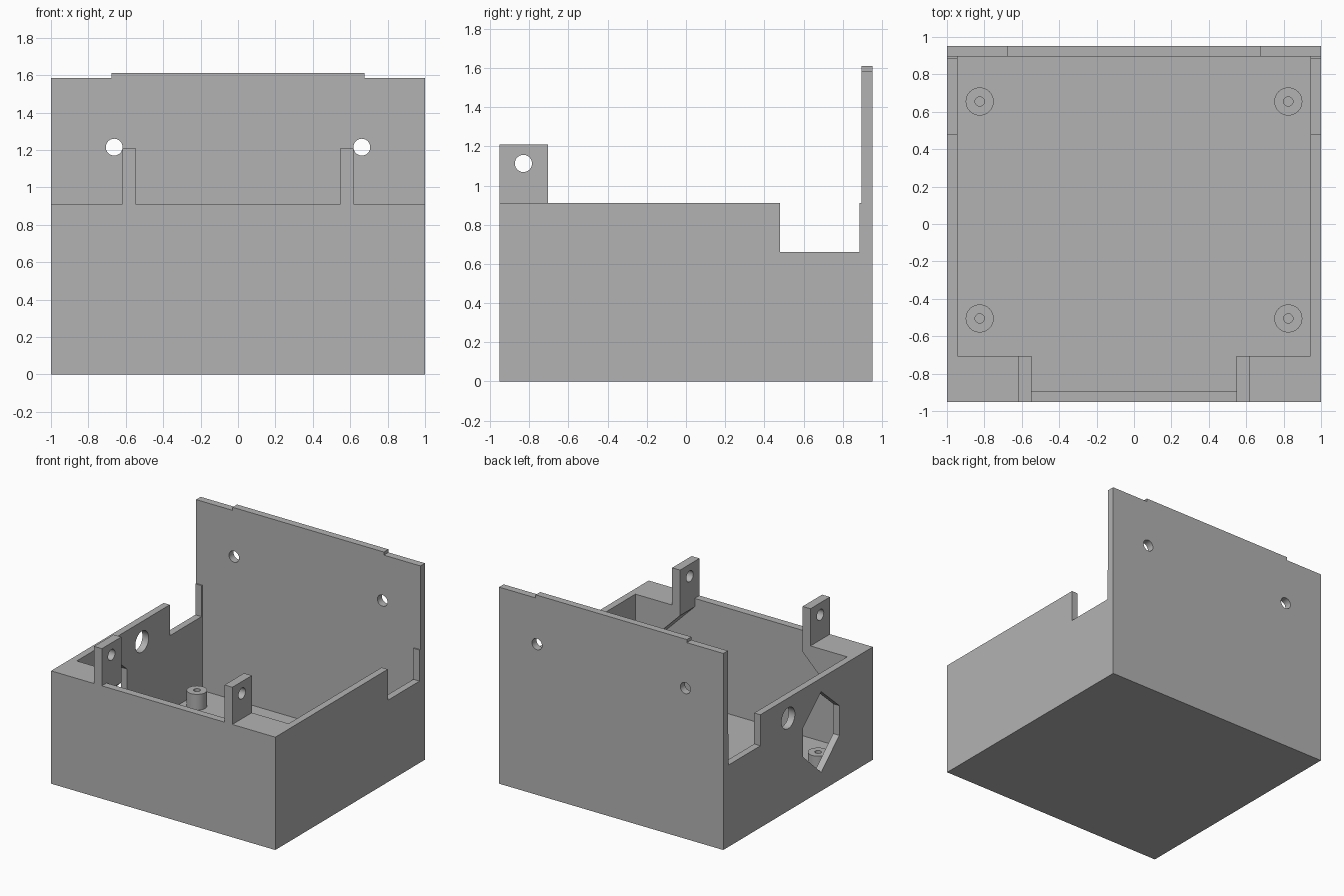
import bpy
import bmesh
from mathutils import Vector

cube = bpy.data.objects.get("Cube")
if cube:
    bpy.data.objects.remove(cube, do_unlink=True)

grey = bpy.data.materials.new("plain grey")
grey.use_nodes = True
colour = (0.45, 0.45, 0.45, 1)
grey.diffuse_color = colour
grey.node_tree.nodes["Principled BSDF"].inputs["Base Color"].default_value = colour

# Main dimensions
DEPTH, RIM, WALL, FLOOR = 0.953, 0.91, 0.945, 0.06
BACK_IN, SHELF_Y = 0.895, -0.705
TAB_IN, TAB_OUT, TAB_TOP = 0.547, 0.617, 1.21
OVER = 2.0


def make_object(name, bm):
    bmesh.ops.recalc_face_normals(bm, faces=bm.faces)
    mesh = bpy.data.meshes.new(name)
    bm.to_mesh(mesh)
    bm.free()
    mesh.materials.append(grey)
    obj = bpy.data.objects.new(name, mesh)
    bpy.context.collection.objects.link(obj)
    return obj


def prism(name, profile, axis, low, high):
    """Extrude a profile along x (points are y, z) or y (points are x, z)."""
    bm = bmesh.new()
    if axis == "x":
        points = [Vector((low, a, b)) for a, b in profile]
        step = Vector((high - low, 0, 0))
    else:
        points = [Vector((a, low, b)) for a, b in profile]
        step = Vector((0, high - low, 0))
    face = bm.faces.new([bm.verts.new(p) for p in points])
    moved = bmesh.ops.extrude_face_region(bm, geom=[face])["geom"]
    bmesh.ops.translate(bm, vec=step, verts=[v for v in moved if isinstance(v, bmesh.types.BMVert)])
    return make_object(name, bm)


def box(name, x, y, z):
    return prism(name, [(x[0], z[0]), (x[1], z[0]), (x[1], z[1]), (x[0], z[1])], "y", *y)


def cylinder(name, radius, length, centre, axis="z"):
    bm = bmesh.new()
    bmesh.ops.create_cone(bm, cap_ends=True, segments=32, radius1=radius, radius2=radius, depth=length)
    direction = {"x": Vector((1, 0, 0)), "y": Vector((0, 1, 0)), "z": Vector((0, 0, 1))}[axis]
    turn = Vector((0, 0, 1)).rotation_difference(direction).to_matrix()
    bmesh.ops.rotate(bm, matrix=turn, verts=bm.verts)
    bmesh.ops.translate(bm, vec=centre, verts=bm.verts)
    return make_object(name, bm)


def combine(target, tool, operation="DIFFERENCE"):
    tool.hide_render = True
    mod = target.modifiers.new("combine", "BOOLEAN")
    mod.operation = operation
    mod.solver = "EXACT"
    mod.object = tool
    bpy.context.view_layer.objects.active = target
    bpy.ops.object.modifier_apply(modifier=mod.name)
    bpy.data.objects.remove(tool, do_unlink=True)


# Solid case with the tall back panel
case = prism("case", [(-DEPTH, 0), (DEPTH, 0), (DEPTH, 1.61), (BACK_IN, 1.61),
                      (BACK_IN, RIM), (-DEPTH, RIM)], "x", -1, 1)

# Main cavity
combine(case, box("cavity", (-WALL, WALL), (SHELF_Y, BACK_IN), (FLOOR, OVER)))

# Front cavity, leaving sloped shelves in both corners
half = [(WALL, FLOOR), (WALL, 0.445), (TAB_IN, 0.843), (TAB_IN, OVER)]
outline = half + [(-x, z) for x, z in reversed(half)]
combine(case, prism("front_cavity", outline, "y", -0.893, SHELF_Y + 0.1))

# Notches in the side walls
combine(case, box("side_notch", (-OVER, OVER), (0.48, 0.885), (0.66, OVER)))

for side in (-1, 1):
    # Lowered top corners and screw holes of the back panel
    xs = sorted((side * 0.675, side * OVER))
    combine(case, box("corner_cut", xs, (0.8, 1.1), (1.585, OVER)))
    combine(case, cylinder("panel_hole", 0.045, 0.4, (side * 0.662, 0.924, 1.215), "y"))

    # Upright front tabs with cross holes
    xs = sorted((side * TAB_IN, side * TAB_OUT))
    combine(case, box("tab", xs, (-DEPTH, SHELF_Y), (RIM - 0.04, TAB_TOP)), "UNION")
    combine(case, cylinder("tab_hole", 0.044, 0.3, (side * 0.582, -0.83, 1.113), "x"))

# Six-sided window and round port in the right wall
window = [(-0.295, 0.80), (-0.065, 0.60), (-0.065, 0.36),
          (-0.295, 0.15), (-0.525, 0.36), (-0.525, 0.60)]
combine(case, prism("window", window, "x", -1.1, -0.9))
combine(case, cylinder("port", 0.085, 0.2, (-1, 0.126, 0.748), "x"))

# Hollow standoffs on the floor
parts = [case]
for x, side in ((-0.825, "right"), (0.825, "left")):
    for y, end in ((-0.505, "front"), (0.655, "back")):
        post = cylinder(f"standoff_{end}_{side}", 0.075, 0.135, (x, y, FLOOR + 0.06))
        combine(post, cylinder("bore", 0.025, 0.2, (x, y, FLOOR + 0.105)))
        parts.append(post)

bpy.ops.object.select_all(action="DESELECT")
for part in parts:
    part.select_set(True)
bpy.context.view_layer.objects.active = case
bpy.ops.object.shade_smooth_by_angle()
